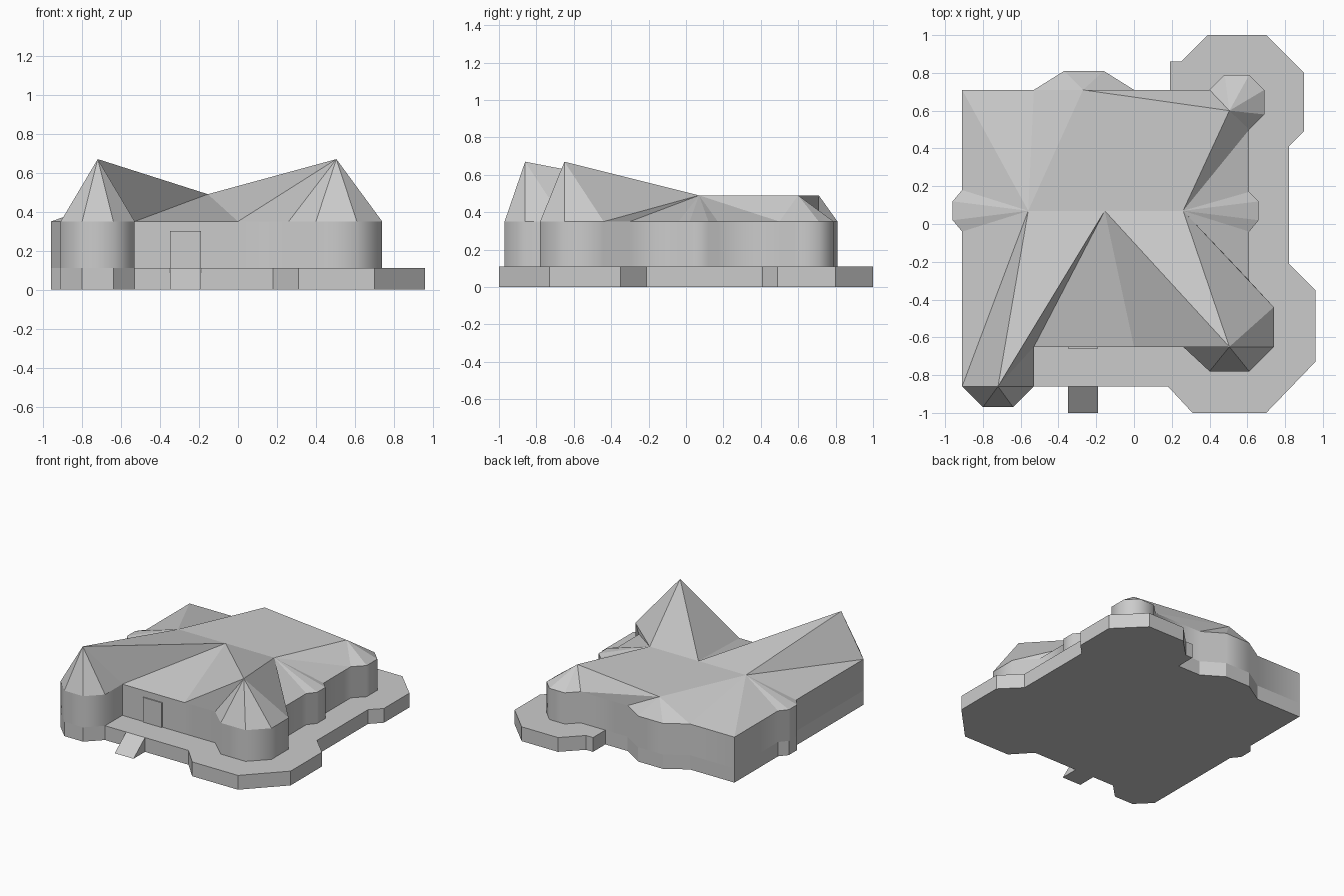
import bpy

if "Cube" in bpy.data.objects:
    bpy.data.objects.remove(bpy.data.objects["Cube"])

grey = bpy.data.materials.new("light_grey")
grey.diffuse_color = (0.6, 0.6, 0.6, 1)
grey.use_nodes = True
grey.node_tree.nodes["Principled BSDF"].inputs["Base Color"].default_value = grey.diffuse_color


def make(name, verts, faces):
    me = bpy.data.meshes.new(name)
    me.from_pydata(verts, [], faces)
    me.materials.append(grey)
    ob = bpy.data.objects.new(name, me)
    bpy.context.collection.objects.link(ob)
    return ob


def prism(name, outline, z0, z1, caps=True):
    n = len(outline)
    verts = [(x, y, z) for z in (z0, z1) for x, y in outline]
    faces = [(i, (i + 1) % n, n + (i + 1) % n, n + i) for i in range(n)]
    if caps:
        faces += [tuple(reversed(range(n))), tuple(range(n, 2 * n))]
    return make(name, verts, faces)


FLOOR, EAVE, RIDGE, PEAK = 0.11, 0.35, 0.49, 0.67

# wall outline, anticlockwise from the front left turret
walls = [(-.91, -.86), (-.80, -.97), (-.64, -.97), (-.53, -.86), (-.53, -.65),
         (0, -.65), (.26, -.65), (.40, -.78), (.61, -.78), (.74, -.65),
         (.74, -.44), (.61, -.30), (.61, -.04), (.66, .02), (.66, .12),
         (.61, .17), (.61, .50), (.69, .58), (.69, .71), (.61, .79),
         (.48, .79), (.40, .71), (0, .71), (-.16, .81), (-.37, .81),
         (-.53, .71), (-.91, .71), (-.91, .18), (-.96, .12), (-.96, .02),
         (-.91, -.04)]
n = len(walls)

# terrace: follows the house on the left, wide porch on the right
porch = [(.18, -.86), (.31, -1), (.70, -1), (.96, -.73), (.96, -.35),
         (.82, -.21), (.82, .41), (.90, .49), (.90, .80), (.70, 1),
         (.39, 1), (.25, .86), (.19, .86), (.19, .71)]
prism("terrace", walls[:4] + porch + walls[22:], 0, FLOOR)

# walls with softly shaded bays
house = prism("house_walls", walls, FLOOR, EAVE, caps=False)
bpy.context.view_layer.objects.active = house
house.select_set(True)
bpy.ops.object.shade_smooth_by_angle(angle=1.0)
house.select_set(False)

# roof: each apex fans over a run of eave points
apexes = [(-.72, -.86, PEAK, 0, 4), (-.155, .07, RIDGE, 4, 5),
          (.505, -.65, PEAK, 5, 10), (.26, .07, RIDGE, 10, 16),
          (.505, .60, RIDGE, 16, 21), (-.27, .71, RIDGE, 21, 25),
          (-.56, .07, RIDGE, 25, n)]
verts = [(x, y, EAVE) for x, y in walls] + [a[:3] for a in apexes]
faces = []
for k, (_, _, _, first, last) in enumerate(apexes):
    faces += [(i, (i + 1) % n, n + k) for i in range(first, last)]
    faces.append((last % n, n + (k + 1) % 7, n + k))
turret_l, mid, turret_r, ridge_r, back_r, gable, ridge_l = range(n, n + 7)
faces += [(turret_l, mid, ridge_l), (mid, turret_r, ridge_r),
          (mid, ridge_r, back_r, gable, ridge_l)]
make("roof", verts, faces)

# entrance ramp and door panel
x0, x1 = -.35, -.19
make("ramp",
     [(x, y, z) for x in (x0, x1) for y, z in ((-1, 0), (-.86, 0), (-.86, FLOOR))],
     [(0, 2, 1), (3, 4, 5), (0, 1, 4, 3), (0, 3, 5, 2), (1, 2, 5, 4)])
prism("door", [(x0, -.658), (x1, -.658), (x1, -.65), (x0, -.65)], FLOOR, .30)
